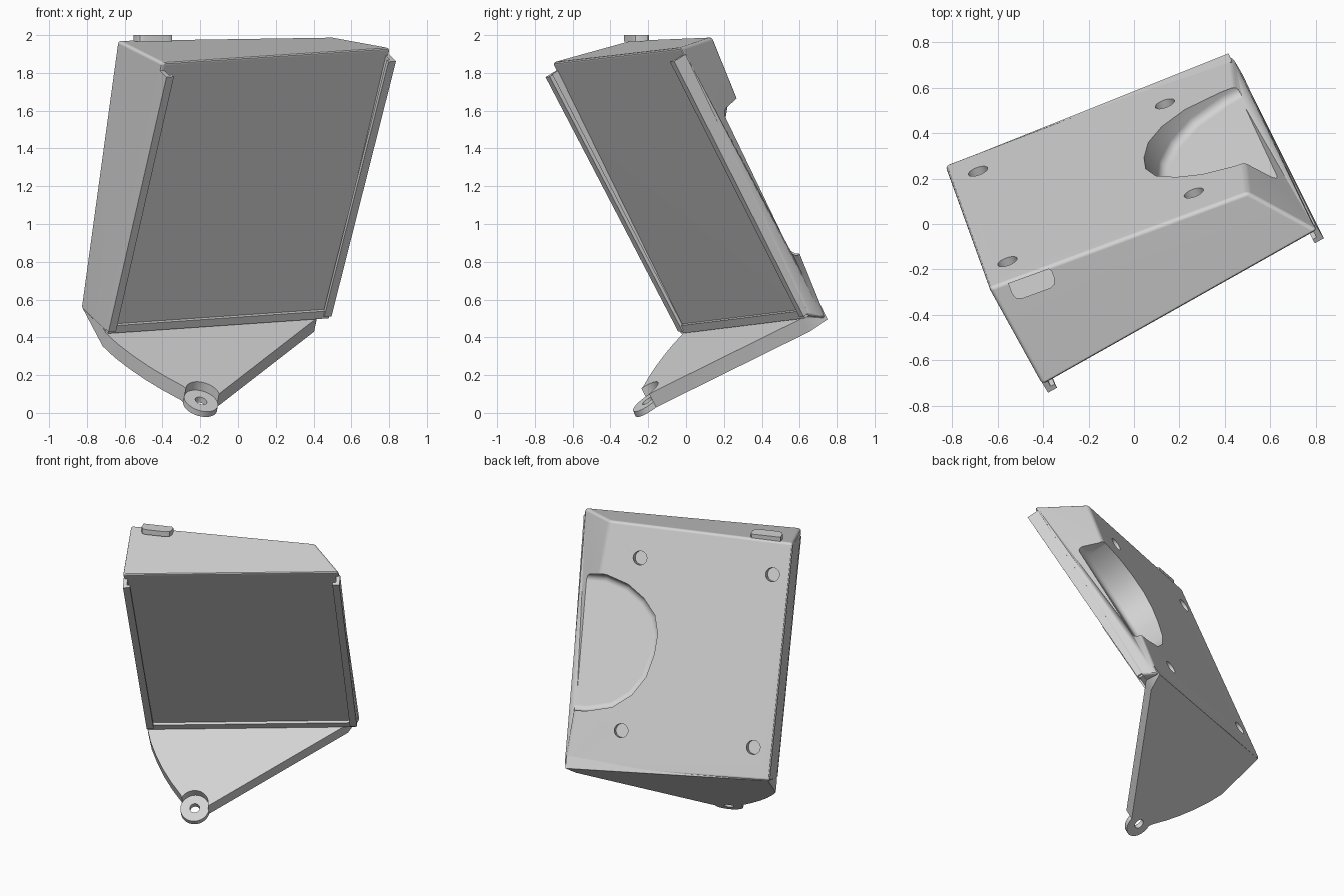
import bpy, bmesh, math
from mathutils import Matrix, Vector

old = bpy.data.objects.get("Cube")
if old:
    bpy.data.objects.remove(old, do_unlink=True)

grey = bpy.data.materials.new("plain_grey")
grey.use_nodes = True
colour = (0.65, 0.65, 0.65, 1)
grey.diffuse_color = colour
grey.node_tree.nodes["Principled BSDF"].inputs["Base Color"].default_value = colour

# Tilted frame: u across the panel, v up the panel, w out of the panel
U = Vector((0.871, 0.488, 0.06)).normalized()
W = U.cross(Vector((0.182, -0.4345, 0.882))).normalized()
V = W.cross(U)
FRAME = Matrix((U, V, W)).transposed().to_4x4()
FRAME.translation = Vector((-0.66, -0.02, 0.48))


def finish(name, bm, matrix=FRAME):
    bm.transform(matrix)
    bmesh.ops.recalc_face_normals(bm, faces=bm.faces)
    mesh = bpy.data.meshes.new(name)
    bm.to_mesh(mesh)
    bm.free()
    ob = bpy.data.objects.new(name, mesh)
    bpy.context.collection.objects.link(ob)
    mesh.materials.append(grey)
    return ob


def prism(name, low, high, matrix=FRAME):
    """Solid between two matching outlines."""
    bm = bmesh.new()
    a = [bm.verts.new(p) for p in low]
    b = [bm.verts.new(p) for p in high]
    bm.faces.new(reversed(a))
    bm.faces.new(b)
    for i in range(len(a)):
        j = (i + 1) % len(a)
        bm.faces.new((a[i], a[j], b[j], b[i]))
    return finish(name, bm, matrix)


def bar(name, bottom, top):
    """Bar up the panel; each end is (v, u range, w range)."""
    ends = [[(u[0], v, w[0]), (u[1], v, w[0]), (u[1], v, w[1]), (u[0], v, w[1])]
            for v, u, w in (bottom, top)]
    return prism(name, *ends)


def slab(name, outline, low, high):
    """Plate lying along the sloping foot plane."""
    level = lambda h: [(u, h - 0.17 * w, w) for u, w in outline]
    return prism(name, level(low), level(high))


def circle(cx, cy, r, n=32):
    return [(cx + r * math.cos(math.tau * i / n), cy + r * math.sin(math.tau * i / n))
            for i in range(n)]


def apply(ob, kind, **settings):
    m = ob.modifiers.new(kind.title(), kind)
    for key, value in settings.items():
        setattr(m, key, value)
    bpy.context.view_layer.objects.active = ob
    bpy.ops.object.modifier_apply(modifier=m.name)


def cut(ob, cutter):
    apply(ob, 'BOOLEAN', object=cutter, operation='DIFFERENCE', solver='EXACT')
    bpy.data.objects.remove(cutter, do_unlink=True)


# Wedge-shaped housing, a box with its corners moved
corners = {
    (-1, -1, -1): (-0.01, -0.09, -0.325), (1, -1, -1): (1.325, -0.115, -0.09),
    (-1, 1, -1): (-0.02, 1.435, -0.49), (1, 1, -1): (1.18, 1.475, -0.297),
    (-1, -1, 1): (-0.035, -0.06, 0), (1, -1, 1): (1.325, -0.05, 0),
    (-1, 1, 1): (-0.03, 1.56, 0), (1, 1, 1): (1.365, 1.555, 0),
}
bm = bmesh.new()
bmesh.ops.create_cube(bm, size=2)
for vert in bm.verts:
    vert.co = corners[tuple(round(c) for c in vert.co)]
housing = finish("housing", bm)
apply(housing, 'BEVEL', width=0.018, segments=3)

# Finger scoop in the back, open to the side, with a rounded floor edge
scoop = [(1.6, 0.25), (1.22, 0.25), (1.05, 0.29), (0.93, 0.38), (0.85, 0.5),
         (0.81, 0.65), (0.8, 0.78), (0.83, 0.9), (0.91, 1.0), (1.02, 1.08),
         (1.17, 1.13), (1.6, 1.13)]
scoop_cutter = prism("scoop_cutter", [(u, v, -0.8) for u, v in scoop],
                     [(u, v, -0.09) for u, v in scoop])
bm = bmesh.new()
bm.from_mesh(scoop_cutter.data)
floor = max((f for f in bm.faces if len(f.verts) == len(scoop)),
            key=lambda f: f.calc_center_median().dot(W))
bmesh.ops.bevel(bm, geom=list(floor.edges), offset=0.04, segments=4,
                profile=0.5, affect='EDGES')
bm.to_mesh(scoop_cutter.data)
bm.free()
cut(housing, scoop_cutter)

# Four blind screw holes square to the back
S = Vector((0.938, 0.346, 0.016)).normalized()
N = S.cross(Vector((0.117, -0.359, 0.926))).normalized()
BACK = Matrix((S, N.cross(S), N)).transposed().to_4x4()
BACK.translation = Vector((-0.82, 0.27, 0.55))
for s in (0.115, 0.99):
    for t in (0.205, 1.32):
        ring = circle(s, t, 0.045)
        cut(housing, prism("hole_cutter", [(*p, 0.06) for p in ring],
                           [(*p, -0.1) for p in ring], BACK))

# Side rails with inward lips, and the bottom ledge
rails = []
for side, low_u, high_u, inward in (("right", -0.035, -0.03, 1), ("left", 1.32, 1.365, -1)):
    span = lambda edge, size: sorted((edge, edge + inward * size))
    rails.append(bar(side + "_rail", (-0.04, span(low_u, 0.025), (-0.01, 0.015)),
                     (1.51, span(high_u, 0.025), (-0.01, 0.055))))
    rails.append(bar(side + "_rail_lip", (-0.04, span(low_u, 0.045), (0.01, 0.028)),
                     (1.51, span(high_u, 0.045), (0.048, 0.07))))
ledge = bar("bottom_ledge", (-0.055, (-0.03, 1.31), (-0.01, 0.02)),
            (-0.01, (-0.03, 1.31), (-0.01, 0.02)))

# Foot plate with a curved edge, recessed at its tip
TIP = (0.29, 0.545)
foot = slab("foot_plate", [(0.0, -0.315), (-0.035, 0.0), (-0.01, 0.1), (0.03, 0.2),
                           (0.08, 0.3), (0.135, 0.39), (0.2, 0.48), (0.24, 0.58),
                           (0.38, 0.565), (1.25, 0.0), (1.315, -0.1)], -0.142, -0.06)
cut(foot, slab("recess_cutter", circle(*TIP, 0.092), -0.3, 0.2))

# Mounting tab with its through hole
tab = slab("mounting_tab", circle(*TIP, 0.093), -0.142, -0.11)
cut(tab, slab("tab_hole_cutter", circle(*TIP, 0.032), -0.3, 0.2))

# Button on top, rounded at its front corners
pill = [(-0.1, 0.03), (-0.1, -0.02), (-0.09, -0.045), (-0.065, -0.055),
        (0.065, -0.055), (0.09, -0.045), (0.1, -0.02), (0.1, 0.015), (0.09, 0.03)]
place = Matrix.Translation((-0.45, -0.255, 1.965)) @ Matrix.Rotation(math.radians(20), 4, 'Z')
button = prism("top_button", [(*p, 0) for p in pill], [(*p, 0.035) for p in pill], place)

# Smooth rounded parts, keep edges sharp and broad faces flat
parts = [housing, foot, tab, button, ledge] + rails
bpy.ops.object.select_all(action='DESELECT')
for ob in parts:
    ob.select_set(True)
bpy.context.view_layer.objects.active = housing
bpy.ops.object.shade_smooth_by_angle(angle=math.radians(30))
for ob in parts:
    ob.modifiers.new("Flat Faces", 'WEIGHTED_NORMAL').keep_sharp = True
